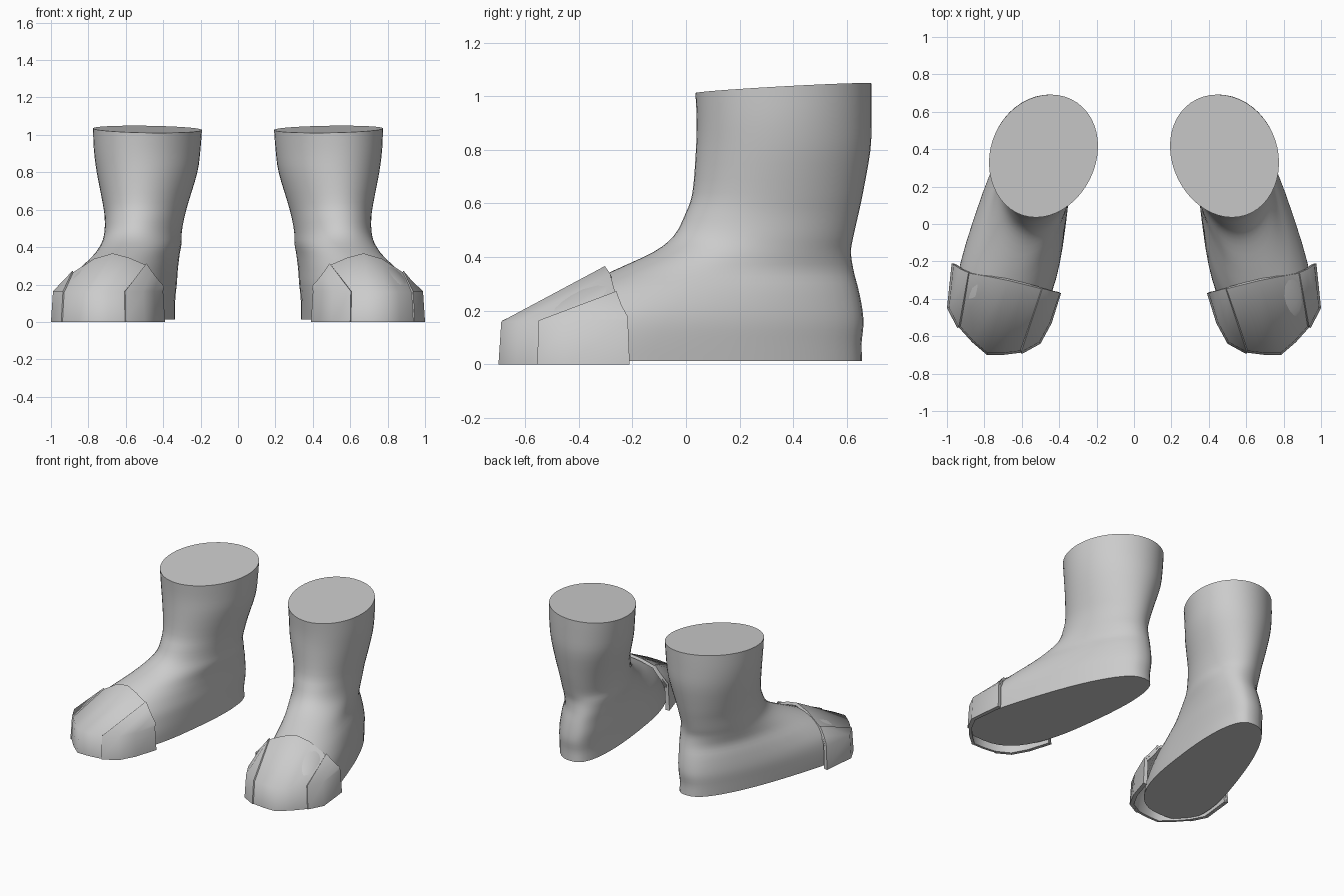
import bpy
from math import cos, sin, pi, copysign
from mathutils import Vector

cube = bpy.data.objects.get("Cube")
if cube:
    bpy.data.objects.remove(cube, do_unlink=True)

grey = bpy.data.materials.new("plain grey")
grey.use_nodes = True
GREY = (0.6, 0.6, 0.6, 1)
grey.diffuse_color = GREY
grey.node_tree.nodes["Principled BSDF"].inputs["Base Color"].default_value = GREY


def make(name, verts, faces, side, thickness=0):
    """Mesh for one side (+1 left, -1 right), optionally thickened inwards."""
    if side < 0:
        faces = [f[::-1] for f in faces]
    mesh = bpy.data.meshes.new(name)
    mesh.from_pydata([(v[0] * side, v[1], v[2]) for v in verts], [], faces)
    mesh.materials.append(grey)
    obj = bpy.data.objects.new(name, mesh)
    bpy.context.collection.objects.link(obj)
    bpy.ops.object.select_all(action="DESELECT")
    obj.select_set(True)
    bpy.context.view_layer.objects.active = obj
    if thickness:
        mod = obj.modifiers.new("thickness", "SOLIDIFY")
        mod.thickness = thickness
        mod.offset = -1
        bpy.ops.object.modifier_apply(modifier=mod.name)
    bpy.ops.object.shade_smooth_by_angle(angle=1.2)


def grid_faces(cols, rows, closed=False):
    """Quads between columns; vertices are stored row by row."""
    last = cols if closed else cols - 1
    return [(r * cols + c, r * cols + (c + 1) % cols,
             (r + 1) * cols + (c + 1) % cols, (r + 1) * cols + c)
            for r in range(rows - 1) for c in range(last)]


def catmull(points, steps):
    """Smooth path through rows of numbers."""
    out = []
    for i in range(len(points) - 1):
        a, b = points[max(i - 1, 0)], points[i]
        c, d = points[i + 1], points[min(i + 2, len(points) - 1)]
        for s in range(steps):
            t = s / steps
            out.append([0.5 * (2 * q + (r - p) * t + (2 * p - 5 * q + 4 * r - w) * t * t
                               + (3 * q - p - 3 * r + w) * t ** 3)
                        for p, q, r, w in zip(a, b, c, d)])
    return out + [list(points[-1])]


def power(value, exponent):
    return copysign(abs(value) ** exponent, value)


# Boot levels: height, front y, back y, middle x, skew, heel half width,
# toe half width, roundness (below 1 is squarer)
LEVELS = [
    (0.012, -0.63, 0.657, 0.61, 0.23, 0.18, 0.315, 0.76),
    (0.08, -0.61, 0.655, 0.61, 0.23, 0.18, 0.315, 0.76),
    (0.15, -0.57, 0.662, 0.605, 0.235, 0.185, 0.305, 0.78),
    (0.21, -0.52, 0.657, 0.595, 0.24, 0.19, 0.285, 0.8),
    (0.28, -0.42, 0.643, 0.575, 0.24, 0.195, 0.245, 0.85),
    (0.35, -0.27, 0.625, 0.543, 0.23, 0.195, 0.21, 0.9),
    (0.42, -0.12, 0.615, 0.517, 0.18, 0.205, 0.20, 0.95),
    (0.48, -0.045, 0.625, 0.508, 0.13, 0.205, 0.20, 1),
    (0.56, -0.003, 0.643, 0.50, 0.11, 0.213, 0.208, 1),
    (0.64, 0.024, 0.66, 0.495, 0.10, 0.23, 0.225, 1),
    (0.80, 0.037, 0.688, 0.487, 0.10, 0.272, 0.262, 1),
    (0.92, 0.04, 0.692, 0.487, 0.11, 0.29, 0.275, 1),
    (1.03, 0.035, 0.692, 0.485, 0.12, 0.297, 0.28, 1),
]
SEGMENTS = 48


def boot(name, side):
    rings = catmull(LEVELS, 3)
    verts = []
    for z, front, back, mid, skew, heel, toe, soft in rings:
        centre, reach = (front + back) / 2, (back - front) / 2
        tilt = max(0, (z - 0.8) / 0.23)
        for i in range(SEGMENTS):
            t = 2 * pi * i / SEGMENTS
            along, across = power(cos(t), soft), power(sin(t), soft)
            y = centre + reach * along
            half = heel + (toe - heel) * (1 - along) / 2
            x = mid - skew * (y - centre) - across * half
            # The opening rises gently to the back and the outer side
            verts.append((x, y, z + tilt * (0.018 * cos(t) - 0.007 * sin(t))))
    faces = grid_faces(SEGMENTS, len(rings), True)
    top = (len(rings) - 1) * SEGMENTS
    faces.append(tuple(reversed(range(SEGMENTS))))
    faces.append(tuple(range(top, top + SEGMENTS)))
    make(name, verts, faces, side)


# Toe cap columns, inner side round the front to the outer side:
# ground x, y, then rear rim x, y, z
CAP = [
    (0.39, -0.37, 0.395, -0.368, 0.19),
    (0.44, -0.53, 0.43, -0.36, 0.23),
    (0.50, -0.64, 0.46, -0.352, 0.27),
    (0.60, -0.695, 0.49, -0.345, 0.313),
    (0.695, -0.707, 0.58, -0.322, 0.352),
    (0.79, -0.707, 0.67, -0.30, 0.376),
    (0.87, -0.638, 0.77, -0.28, 0.347),
    (0.945, -0.555, 0.885, -0.26, 0.273),
    (1.0, -0.45, 0.93, -0.24, 0.22),
    (0.975, -0.21, 0.962, -0.218, 0.18),
]
MIDDLE = Vector((0.69, -0.40, 0))


def column(c):
    ground = Vector((c[0], c[1], 0))
    shoulder = MIDDLE + (ground - MIDDLE) * 0.965
    shoulder.z = 0.164
    return ground, shoulder, Vector(c[2:])


def shell(name, first, last, side, size, thickness):
    cols = [column(c) for c in CAP[first:last + 1]]
    verts = [MIDDLE + (col[r] - MIDDLE) * size for r in range(3) for col in cols]
    make(name, verts, grid_faces(len(cols), 3), side, thickness)


for side, word in ((1, "left"), (-1, "right")):
    boot(word + "_boot", side)
    # Side panels overlap the main cap and stand slightly proud of it
    shell(word + "_toe_cap", 0, 9, side, 0.975, 0.02)
    shell(word + "_cap_inner_panel", 0, 3, side, 1, 0.014)
    shell(word + "_cap_outer_panel", 7, 9, side, 1, 0.014)
